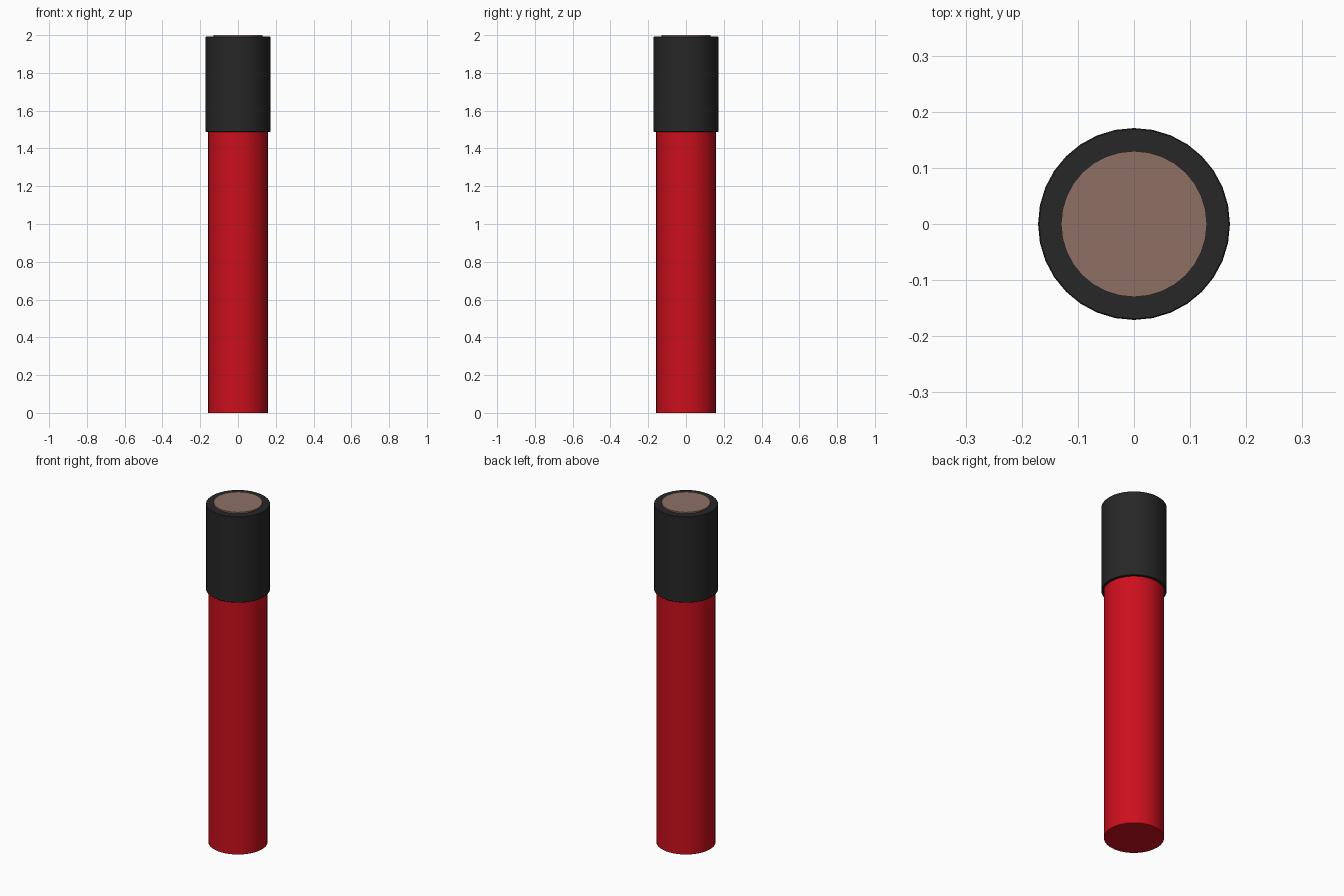
import bpy

if "Cube" in bpy.data.objects:
    bpy.data.objects.remove(bpy.data.objects["Cube"])

SIDES = 32


def material(name, rgb):
    mat = bpy.data.materials.new(name)
    mat.diffuse_color = (*rgb, 1.0)
    mat.use_nodes = True
    mat.node_tree.nodes["Principled BSDF"].inputs["Base Color"].default_value = mat.diffuse_color
    return mat


def cylinder(name, radius, bottom, top, mat):
    bpy.ops.mesh.primitive_cylinder_add(
        vertices=SIDES, radius=radius, depth=top - bottom,
        location=(0, 0, (bottom + top) / 2))
    obj = bpy.context.object
    obj.name = name
    obj.data.materials.append(mat)
    bpy.ops.object.shade_smooth_by_angle()
    return obj


red = material("red_paper", (0.6, 0.005, 0.012))
black = material("black_plastic", (0.02, 0.02, 0.02))
brown = material("brown_striker", (0.27, 0.16, 0.13))

# Long red tube, running up into the cap
cylinder("tube_body", 0.158, 0.0, 1.50, red)

# Slightly wider black cap with a thin rounded edge
cap = cylinder("cap", 0.171, 1.487, 1.992, black)
bevel = cap.modifiers.new("edge_softening", 'BEVEL')
bevel.width = 0.002
bevel.segments = 1
bevel.limit_method = 'ANGLE'

# Raised striking disc on top of the cap
cylinder("striker_disc", 0.13, 1.98, 2.0, brown)
